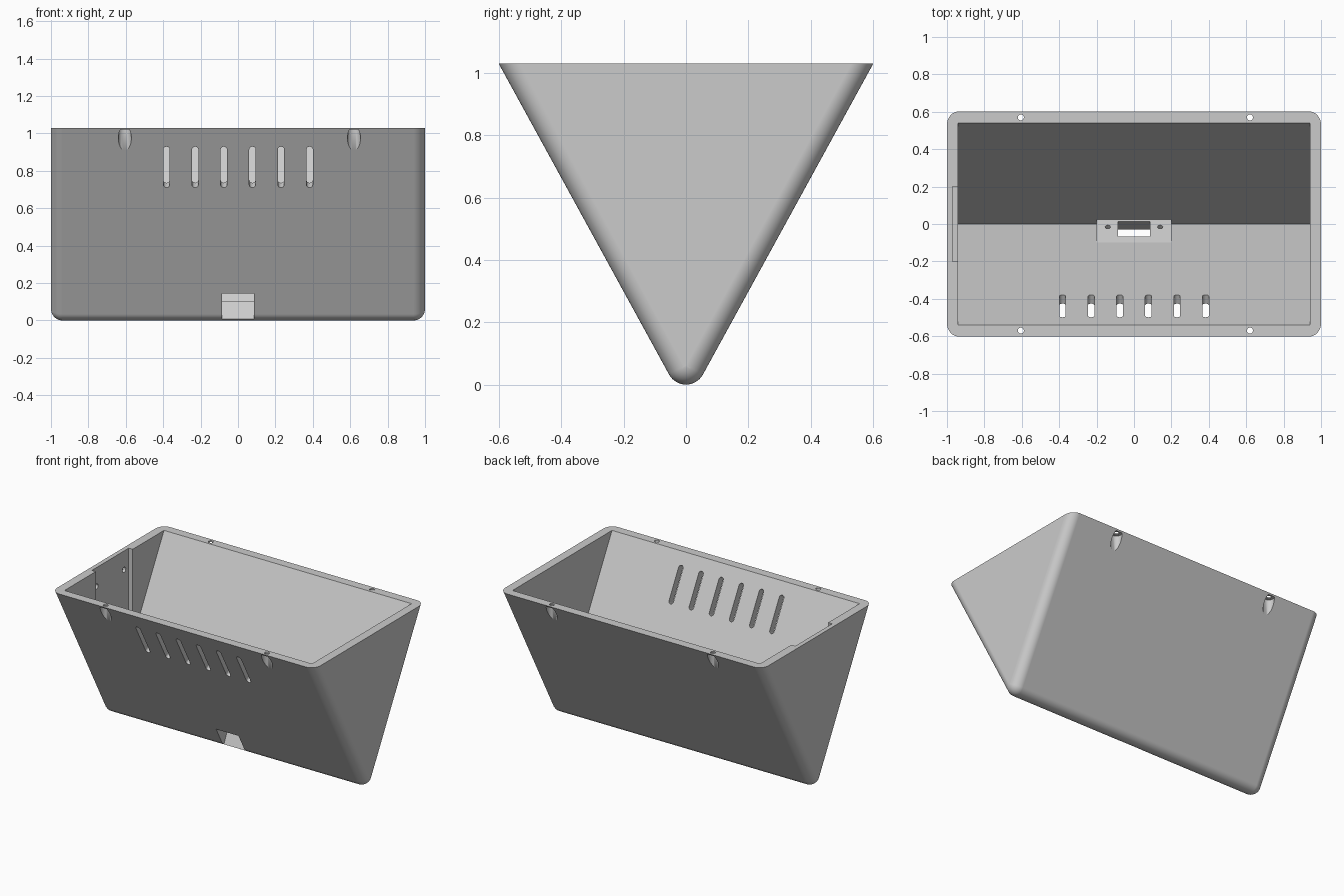
import bpy, bmesh, math
from mathutils import Matrix, Vector

if "Cube" in bpy.data.objects:
    bpy.data.objects.remove(bpy.data.objects["Cube"], do_unlink=True)

TOP = 1.03            # rim height
R = 0.062             # rounding of all outer edges
HALF = math.atan2(0.6, TOP + 0.065)   # lean of the long walls
SLOPE = 1 / math.tan(HALF)

grey = bpy.data.materials.new("light_grey")
grey.use_nodes = True
grey.diffuse_color = (0.6, 0.6, 0.6, 1)
grey.node_tree.nodes["Principled BSDF"].inputs["Base Color"].default_value = (0.6, 0.6, 0.6, 1)


def finish(name, bm):
    bmesh.ops.recalc_face_normals(bm, faces=bm.faces)
    mesh = bpy.data.meshes.new(name)
    bm.to_mesh(mesh)
    bm.free()
    mesh.materials.append(grey)
    ob = bpy.data.objects.new(name, mesh)
    bpy.context.collection.objects.link(ob)
    return ob


def prism(name, profile, x0, x1):
    """Extrude a (y, z) profile along x."""
    bm = bmesh.new()
    face = bm.faces.new([bm.verts.new((x0, y, z)) for y, z in profile])
    new = bmesh.ops.extrude_face_region(bm, geom=[face])["geom"]
    bmesh.ops.translate(bm, vec=(x1 - x0, 0, 0),
                        verts=[v for v in new if isinstance(v, bmesh.types.BMVert)])
    return finish(name, bm)


def rod(name, start, end, r, seg=24):
    """Cylinder between two points."""
    a, b = Vector(start), Vector(end)
    turn = (b - a).to_track_quat('Z', 'Y').to_matrix().to_4x4()
    bm = bmesh.new()
    bmesh.ops.create_cone(bm, cap_ends=True, segments=seg, radius1=r, radius2=r,
                          depth=(b - a).length, matrix=Matrix.Translation((a + b) / 2) @ turn)
    return finish(name, bm)


def combine(target, tool, op='DIFFERENCE'):
    mod = target.modifiers.new(op, 'BOOLEAN')
    mod.operation, mod.solver, mod.object = op, 'EXACT', tool
    bpy.context.view_layer.objects.active = target
    bpy.ops.object.modifier_apply(modifier=mod.name)
    bpy.data.objects.remove(tool, do_unlink=True)


# Outer body: hull of spheres, sliced flat at the rim
bm = bmesh.new()
reach = 1.4
for x in (-1 + R, 1 - R):
    for y, z in ((0, R), (reach * math.sin(HALF), R + reach * math.cos(HALF)),
                 (-reach * math.sin(HALF), R + reach * math.cos(HALF))):
        bmesh.ops.create_uvsphere(bm, u_segments=40, v_segments=20, radius=R,
                                  matrix=Matrix.Translation((x, y, z)) @ Matrix.Rotation(math.pi / 2, 4, 'Y'))
hull = bmesh.ops.convex_hull(bm, input=bm.verts)
junk = set(hull["geom_interior"]) | set(hull["geom_unused"])
bmesh.ops.delete(bm, geom=[v for v in junk if isinstance(v, bmesh.types.BMVert)], context='VERTS')
inside = [f for f in bm.faces if f not in set(hull["geom"])]
bmesh.ops.delete(bm, geom=inside, context='FACES')
cut = bmesh.ops.bisect_plane(bm, geom=bm.verts[:] + bm.edges[:] + bm.faces[:],
                             plane_co=(0, 0, TOP), plane_no=(0, 0, 1), clear_outer=True)
bmesh.ops.contextual_create(bm, geom=[e for e in cut["geom_cut"] if isinstance(e, bmesh.types.BMEdge)])
bmesh.ops.dissolve_limit(bm, angle_limit=0.005, verts=bm.verts, edges=bm.edges)
shell = finish("trough_shell", bm)

# Wedge-shaped cavity
lip = 0.54 + 0.3 / SLOPE
combine(shell, prism("cavity", [(-lip, TOP + 0.3), (lip, TOP + 0.3), (0, TOP - 0.54 * SLOPE)], -0.94, 0.94))

# Sloped mounting plate in the bottom, with its cable opening and screw holes
combine(shell, prism("mounting_plate", [(-0.1, 0.2275), (0.025, 0.09), (0, 0.03), (-0.03, 0.06), (-0.1, 0.2)],
                     -0.2, 0.2), 'UNION')
combine(shell, prism("cable_opening", [(-0.045, 0.208), (-0.065, 0.19), (-0.115, 0.145), (-0.2, 0.07),
                                       (-0.074, -0.09), (-0.03, 0.01), (0.012, 0.104), (0.02, 0.125)],
                     -0.085, 0.085))
for x in (-0.14, 0.14):
    combine(shell, rod("plate_hole", (x, 0.01, 0.16), (x, -0.045, 0.105), 0.014))

# Vent slots through the front wall, cut square to it
out = Vector((0, -math.cos(HALF), -math.sin(HALF)))
along = Vector((0, -math.sin(HALF), math.cos(HALF)))
mid = Vector((0, -(0.82 + 0.065) / SLOPE, 0.82))
for i in range(6):
    bm = bmesh.new()
    ring = []
    for k in range(18):
        a = math.pi * (k if k < 9 else k - 1) / 8
        a = math.pi * k / 8 if k < 9 else math.pi * (k - 1) / 8
        shift = 0.108 if k < 9 else -0.108
        p = mid + Vector((-0.382 + 0.153 * i, 0, 0)) + along * (shift + 0.017 * math.sin(a))
        p.x += 0.017 * math.cos(a)
        ring.append(bm.verts.new(p - out * 0.12))
    face = bm.faces.new(ring)
    new = bmesh.ops.extrude_face_region(bm, geom=[face])["geom"]
    bmesh.ops.translate(bm, vec=out * 0.24, verts=[v for v in new if isinstance(v, bmesh.types.BMVert)])
    combine(shell, finish("vent_slot", bm))

# Rim screw holes with head recesses in the outer walls
for x in (-0.605, 0.62):
    for y in (-0.57, 0.57):
        combine(shell, rod("head_recess", (x, y, 0.7), (x, y, 1.02), 0.035))
        combine(shell, rod("screw_hole", (x, y, 0.95), (x, y, 1.1), 0.016))

# Shallow recess inside the right end wall, with two blind holes
combine(shell, prism("end_recess", [(-0.2, 0.45), (0.2, 0.45), (0.2, 1.1), (-0.2, 1.1)], -0.97, -0.9))
for y in (-0.15, 0.15):
    combine(shell, rod("end_hole", (-0.99, y, 0.9), (-0.95, y, 0.9), 0.018))

# Smooth rounded edges, flat walls
bpy.ops.object.select_all(action='DESELECT')
shell.select_set(True)
bpy.context.view_layer.objects.active = shell
bpy.ops.object.shade_smooth_by_angle(angle=math.radians(30))
weighted = shell.modifiers.new("flat_walls", 'WEIGHTED_NORMAL')
weighted.keep_sharp = True
